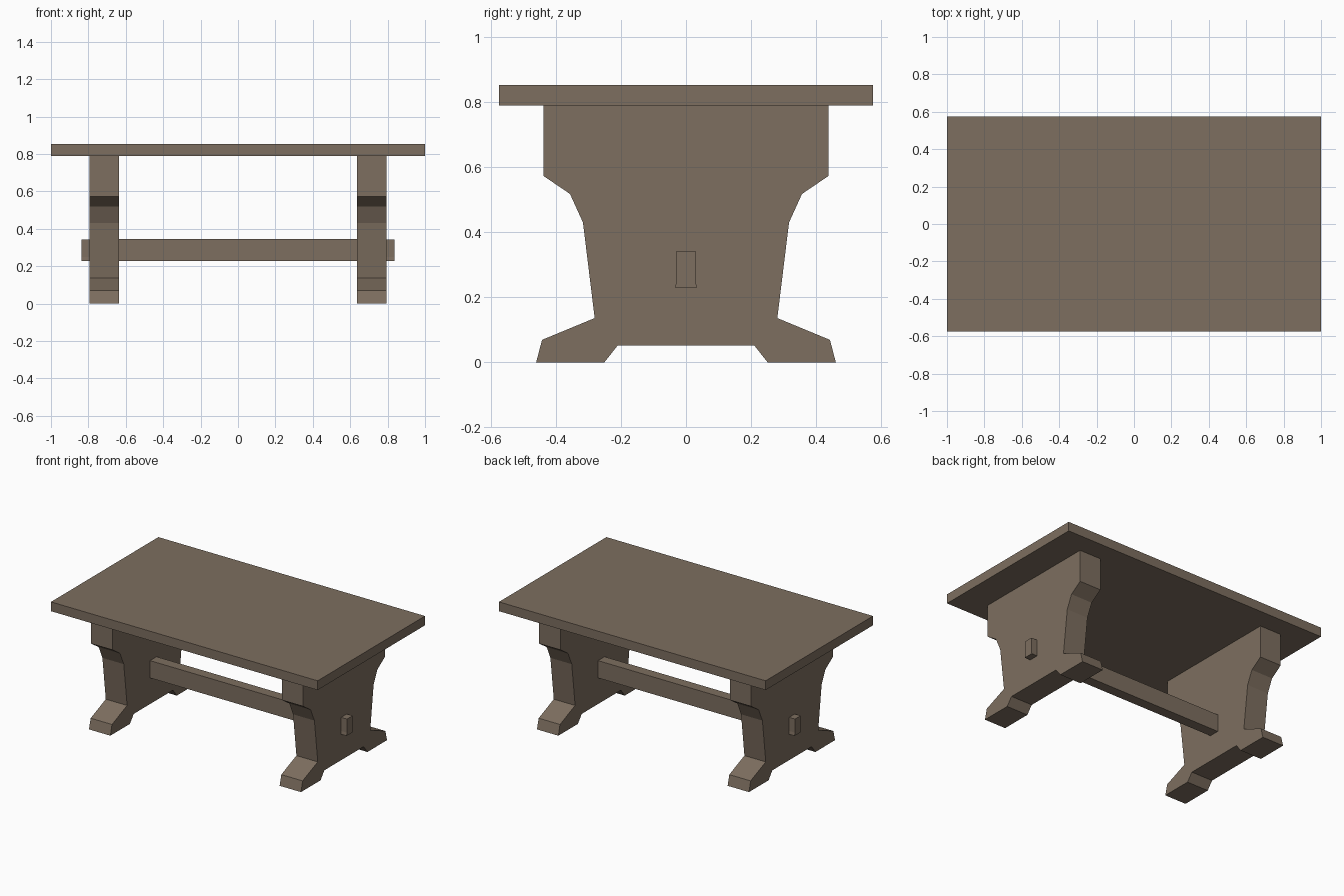
import bpy, bmesh

if "Cube" in bpy.data.objects:
    bpy.data.objects.remove(bpy.data.objects["Cube"])

wood = bpy.data.materials.new("brown_wood")
wood.diffuse_color = (0.205, 0.157, 0.115, 1)
wood.use_nodes = True
wood.node_tree.nodes["Principled BSDF"].inputs["Base Color"].default_value = wood.diffuse_color


def extrude_x(name, half, x0, x1):
    """Mirror a half outline (y, z), then extrude it from x0 to x1."""
    outline = half + [(-y, z) for y, z in reversed(half)]
    bm = bmesh.new()
    face = bm.faces.new([bm.verts.new((x0, y, z)) for y, z in outline])
    ext = bmesh.ops.extrude_face_region(bm, geom=[face])
    moved = [v for v in ext["geom"] if isinstance(v, bmesh.types.BMVert)]
    bmesh.ops.translate(bm, verts=moved, vec=(x1 - x0, 0, 0))
    bmesh.ops.recalc_face_normals(bm, faces=bm.faces)
    mesh = bpy.data.meshes.new(name)
    bm.to_mesh(mesh)
    bm.free()
    mesh.materials.append(wood)
    obj = bpy.data.objects.new(name, mesh)
    bpy.context.collection.objects.link(obj)
    return obj


# Table top slab
extrude_x("table_top", [(0.575, 0.853), (0.575, 0.79)], -1, 1)

# Shaped trestle legs, one at each end
trestle = [(0.438, 0.79), (0.438, 0.573), (0.357, 0.518), (0.317, 0.43),
           (0.281, 0.136), (0.443, 0.069), (0.461, 0), (0.251, 0), (0.21, 0.052)]
extrude_x("left_trestle", trestle, -0.795, -0.635)
extrude_x("right_trestle", trestle, 0.635, 0.795)

# Stretcher between the legs, with narrower tenons poking through
extrude_x("stretcher", [(0.035, 0.346), (0.035, 0.229)], -0.65, 0.65)
tenon = [(0.03, 0.342), (0.03, 0.25), (0.033, 0.229)]
extrude_x("left_tenon", tenon, -0.838, -0.78)
extrude_x("right_tenon", tenon, 0.78, 0.838)
